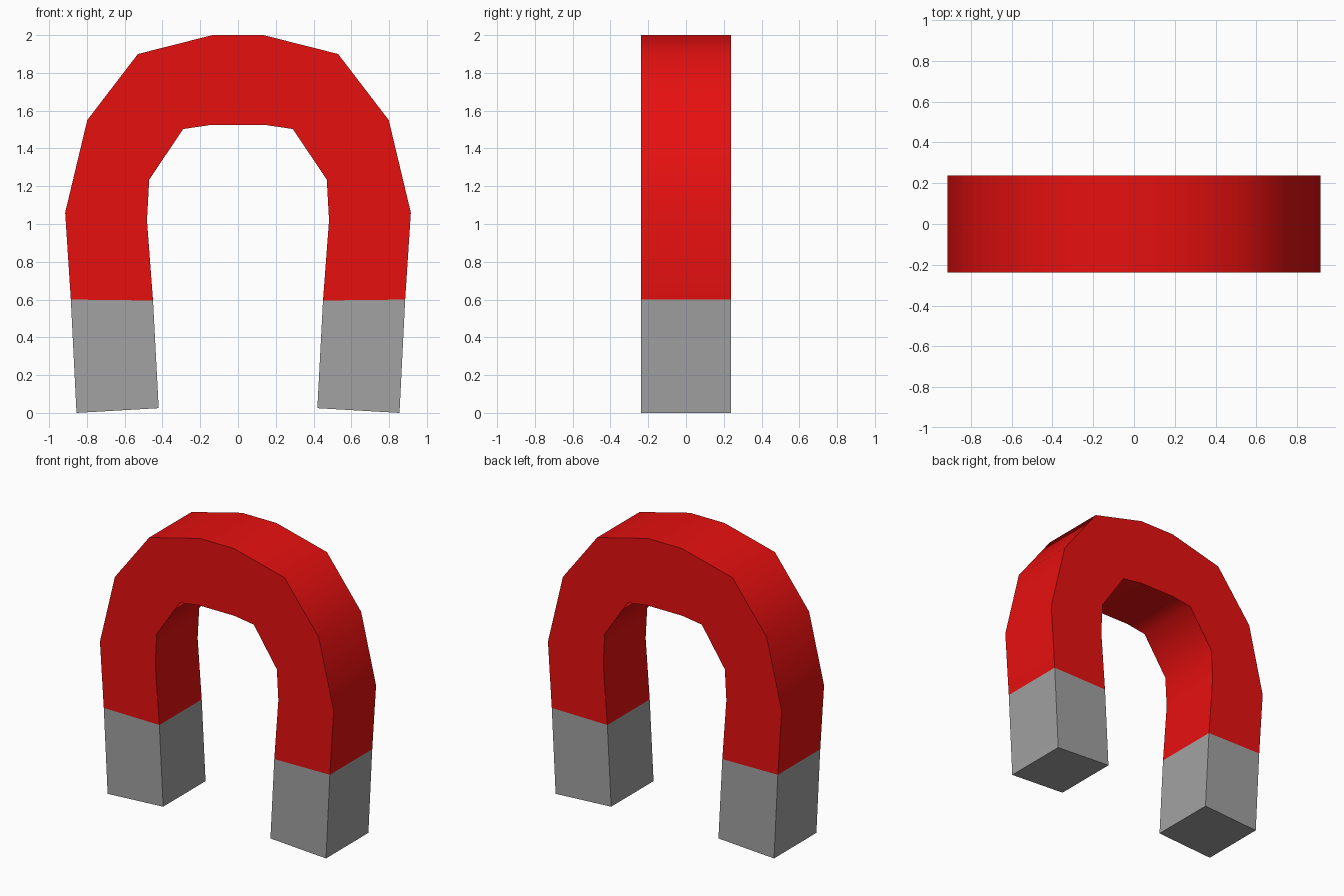
import bpy, bmesh, math

cube = bpy.data.objects.get("Cube")
if cube:
    bpy.data.objects.remove(cube, do_unlink=True)

HALF_DEPTH = 0.237
TIP_TOP = 0.6


def material(name, colour):
    mat = bpy.data.materials.new(name)
    mat.use_nodes = True
    mat.diffuse_color = (*colour, 1)
    bsdf = mat.node_tree.nodes["Principled BSDF"]
    bsdf.inputs["Base Color"].default_value = (*colour, 1)
    bsdf.inputs["Roughness"].default_value = 0.6
    return mat


def mirrored(half):
    """Complete a left-hand path by reflecting it across x = 0."""
    return half + [(-x, z) for x, z in reversed(half)]


# Outer and inner edges of the horseshoe, from the left foot up to the crown
outer = mirrored([(0.855, 0), (0.885, 0.6), (0.915, 1.06),
                  (0.798, 1.55), (0.53, 1.9), (0.135, 2.0)])
inner = mirrored([(0.42, 0.025), (0.45, 0.595), (0.482, 1.02),
                  (0.47, 1.235), (0.29, 1.503), (0.14, 1.525)])

# Sweep a rectangular cross-section along the paired edges
bm = bmesh.new()
rings = [[bm.verts.new((x, y, z)) for (x, z), y in (
            (o, -HALF_DEPTH), (o, HALF_DEPTH), (i, HALF_DEPTH), (i, -HALF_DEPTH))]
         for o, i in zip(outer, inner)]
for a, b in zip(rings, rings[1:]):
    for k in range(4):
        n = (k + 1) % 4
        bm.faces.new((a[k], a[n], b[n], b[k]))
for end in (rings[0], rings[-1]):
    bm.faces.new(end)
bmesh.ops.recalc_face_normals(bm, faces=bm.faces)

# Bare metal tips below the paint line
for face in bm.faces:
    face.material_index = int(face.calc_center_median().z < TIP_TOP)

mesh = bpy.data.meshes.new("horseshoe_magnet")
bm.to_mesh(mesh)
bm.free()
mesh.materials.append(material("red paint", (0.8, 0.005, 0.005)))
mesh.materials.append(material("grey metal", (0.36, 0.36, 0.36)))
magnet = bpy.data.objects.new("horseshoe_magnet", mesh)
bpy.context.collection.objects.link(magnet)

# Smooth the rim, keep the flat sides crisp
bpy.ops.object.select_all(action="DESELECT")
magnet.select_set(True)
bpy.context.view_layer.objects.active = magnet
bpy.ops.object.shade_smooth_by_angle(angle=math.radians(65))
